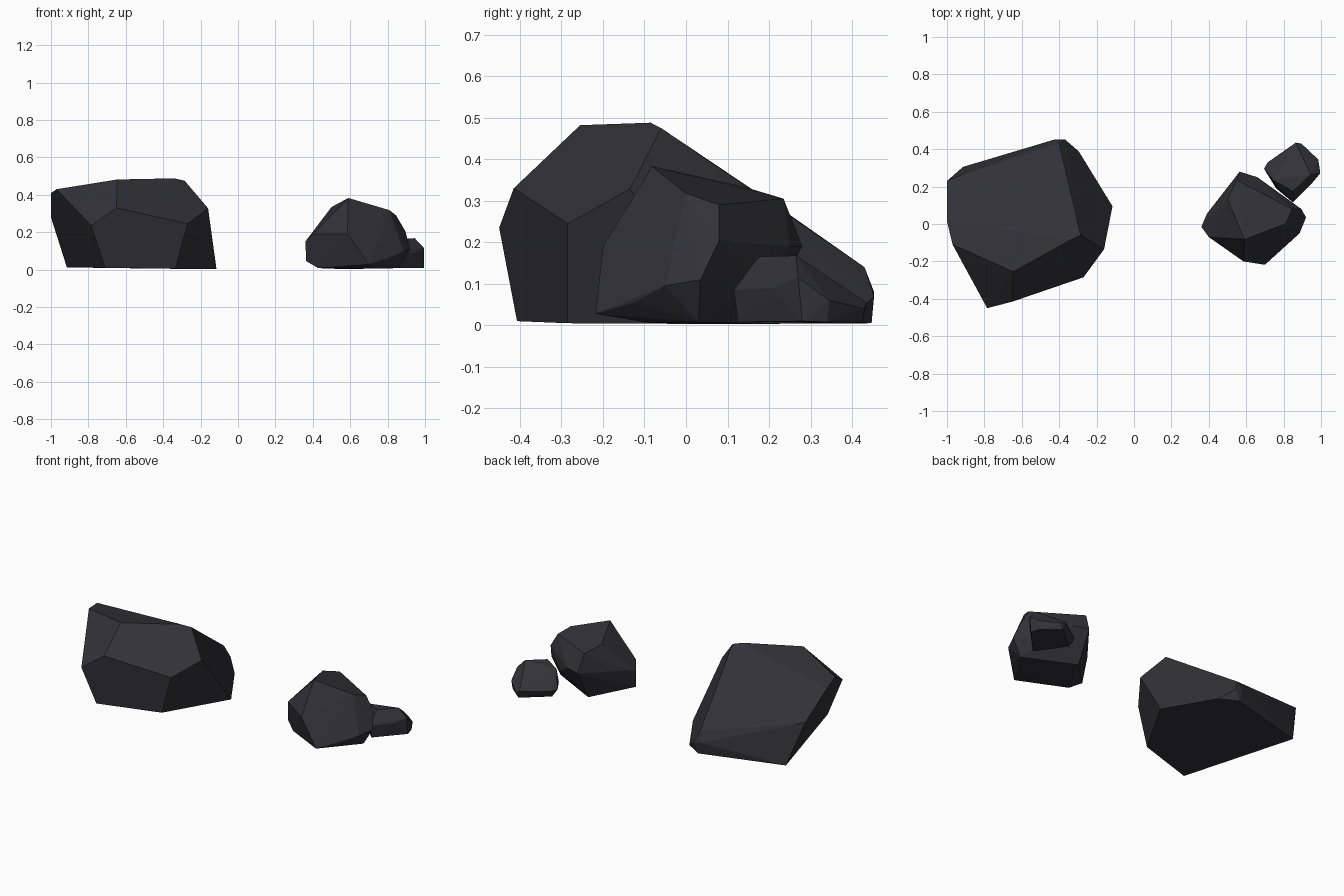
import bpy, bmesh, math

# One dark stone colour
stone = bpy.data.materials.new("dark stone")
stone.diffuse_color = (0.031, 0.031, 0.039, 1)


def rock(name, corners):
    """Chiselled rock: convex hull of its corner points, near-coplanar faces merged."""
    bm = bmesh.new()
    for c in corners:
        bm.verts.new(c)
    hull = bmesh.ops.convex_hull(bm, input=bm.verts[:])
    junk = {g for g in hull["geom_interior"] + hull["geom_unused"]
            if isinstance(g, bmesh.types.BMVert) and g.is_valid}
    bmesh.ops.delete(bm, geom=list(junk), context='VERTS')
    bmesh.ops.dissolve_limit(bm, angle_limit=math.radians(3),
                             verts=bm.verts[:], edges=bm.edges[:])
    bmesh.ops.recalc_face_normals(bm, faces=bm.faces[:])
    me = bpy.data.meshes.new(name)
    bm.to_mesh(me)
    bm.free()
    me.materials.append(stone)
    ob = bpy.data.objects.new(name, me)
    bpy.context.collection.objects.link(ob)
    return ob


# Large boulder: base, waist, then crown
rock("large_boulder", [
    (-.915, .305, .012), (-.71, -.407, .01), (-.335, -.285, .005),
    (-.115, .095, .003), (-.295, .388, .008), (-.40, .447, .005),
    (-.785, -.45, .235), (-.65, -.415, .33), (-.27, -.285, .245),
    (-.16, -.135, .328), (-.37, .453, .07), (-.42, .453, .08),
    (-.40, .43, .14), (-1.0, .23, .28), (-.955, .25, .265),
    (-1.0, .015, .41), (-.97, -.11, .43), (-.645, -.255, .482),
    (-.34, -.085, .488), (-.285, -.06, .475)])

# Medium rock
rock("medium_rock", [
    (.43, -.06, .008), (.56, .18, .003), (.70, -.218, .028),
    (.75, -.09, .006), (.86, .03, .008), (.365, -.02, .045),
    (.80, -.125, .055), (.885, -.05, .095), (.92, .035, .11),
    (.36, -.015, .15), (.40, -.07, .19), (.585, -.20, .19),
    (.39, .055, .17), (.565, .28, .19), (.66, .25, .19),
    (.75, .185, .12), (.895, .08, .205), (.845, .08, .29),
    (.81, .00, .318), (.55, .235, .305), (.50, .135, .335),
    (.59, -.082, .383)])

# Small stone tucked against the medium rock
rock("small_stone", [
    (.85, .125, .008), (.995, .28, .01), (.98, .34, .008),
    (.88, .425, .008), (.73, .30, .008), (.76, .19, .05),
    (.85, .115, .085), (.945, .21, .09), (.695, .295, .06),
    (.715, .33, .055), (.865, .435, .055), (.895, .43, .04),
    (.985, .345, .06), (.995, .27, .115), (.745, .235, .155),
    (.85, .175, .165), (.945, .265, .168), (.91, .36, .10)])
